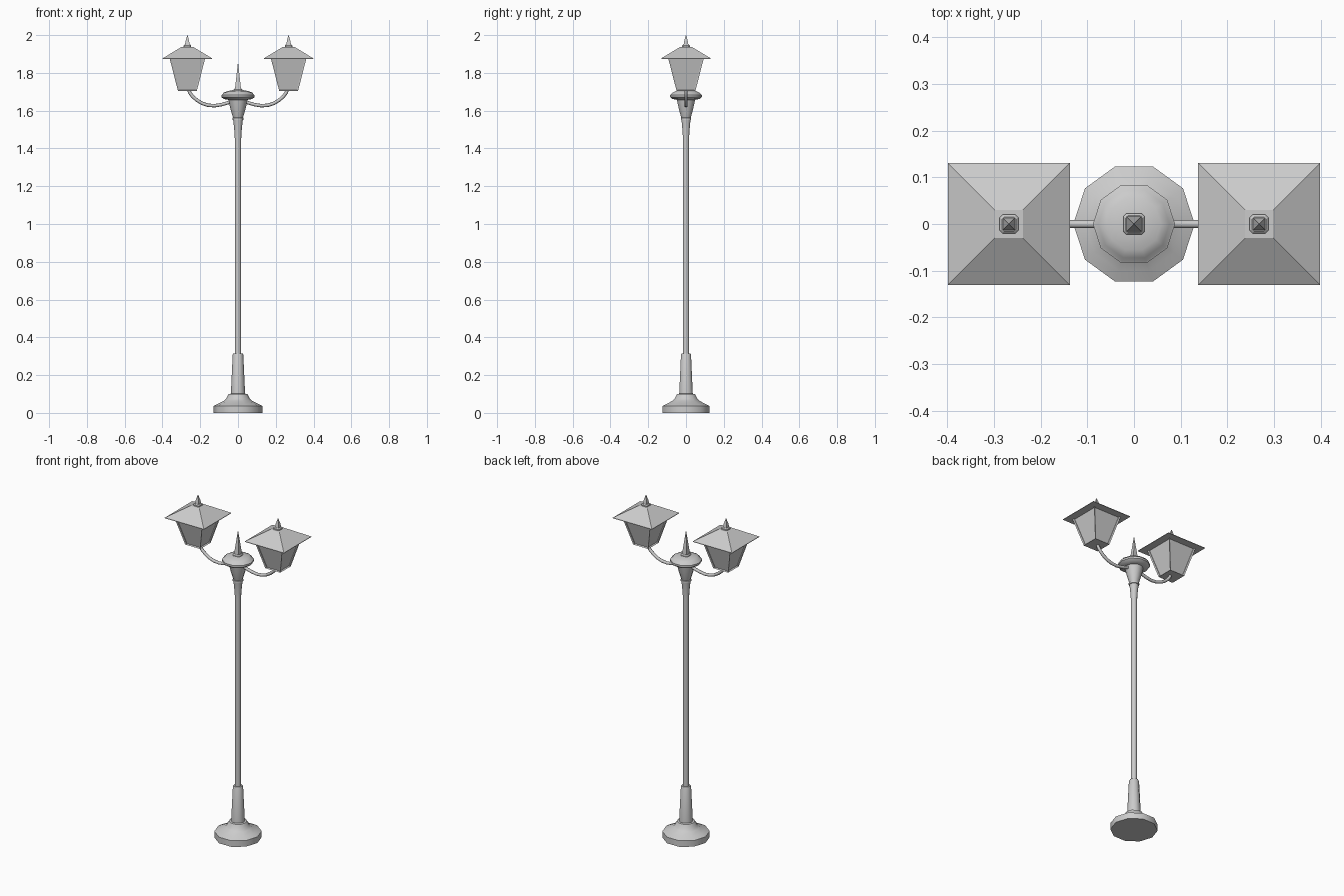
import bpy, bmesh, math
from mathutils import Vector

if "Cube" in bpy.data.objects:
    bpy.data.objects.remove(bpy.data.objects["Cube"])

grey = bpy.data.materials.new("grey metal")
grey.diffuse_color = (0.6, 0.6, 0.6, 1)
grey.use_nodes = True
grey.node_tree.nodes["Principled BSDF"].inputs["Base Color"].default_value = grey.diffuse_color


def finish(name, bm, angle=40):
    bmesh.ops.remove_doubles(bm, verts=bm.verts, dist=1e-5)
    bmesh.ops.recalc_face_normals(bm, faces=bm.faces)
    me = bpy.data.meshes.new(name)
    bm.to_mesh(me)
    bm.free()
    me.materials.append(grey)
    me.shade_smooth()
    me.set_sharp_from_angle(angle=math.radians(angle))
    ob = bpy.data.objects.new(name, me)
    bpy.context.collection.objects.link(ob)
    return ob


def bridge(bm, rings):
    """Join vertex rings with quads and cap both ends."""
    n = len(rings[0])
    vs = [[bm.verts.new(p) for p in r] for r in rings]
    faces = []
    for a, b in zip(vs, vs[1:]):
        for i in range(n):
            j = (i + 1) % n
            faces.append(bm.faces.new((a[i], a[j], b[j], b[i])))
    bm.faces.new(vs[0][::-1])
    bm.faces.new(vs[-1])
    return faces


def lathe(name, profile, sides=10, angle=40):
    bm = bmesh.new()
    bridge(bm, [[(r * math.cos(2 * math.pi * i / sides),
                  r * math.sin(2 * math.pi * i / sides), z)
                 for i in range(sides)] for r, z in profile])
    return finish(name, bm, angle)


def square_stack(bm, x, profile, chamfer=0.0):
    """Stack of square rings (half width, z), corners optionally cut."""
    rings = []
    for h, z in profile:
        if chamfer:
            c = h * (1 - chamfer)
            pts = [(h, -c), (h, c), (c, h), (-c, h), (-h, c), (-h, -c), (-c, -h), (c, -h)]
        else:
            pts = [(h, -h), (h, h), (-h, h), (-h, -h)]
        rings.append([(x + a, b, z) for a, b in pts])
    return bridge(bm, rings)


# Decagonal foot, sleeve, pole and capital
lathe("base_foot", [(0.13, 0), (0.13, 0.037), (0.105, 0.049), (0.075, 0.064),
                    (0.063, 0.075), (0.055, 0.092), (0.05, 0.1), (0.034, 0.102)])
lathe("base_sleeve", [(0.038, 0.095), (0.028, 0.308), (0.025, 0.314), (0.015, 0.314)])
lathe("pole", [(0.017, 0.3), (0.017, 1.45), (0.019, 1.49), (0.024, 1.54), (0.026, 1.555)])
lathe("collar_ring", [(0.022, 1.548), (0.029, 1.551), (0.029, 1.562), (0.022, 1.566)])
lathe("capital", [(0.025, 1.56), (0.031, 1.578), (0.04, 1.61), (0.047, 1.64), (0.052, 1.664)])
lathe("capital_disc", [(0.05, 1.657), (0.076, 1.662), (0.088, 1.672), (0.088, 1.683),
                       (0.084, 1.685), (0.076, 1.695), (0.058, 1.703),
                       (0.03, 1.708), (0.015, 1.709)])

# Central spike on a small cut-corner foot
bm = bmesh.new()
square_stack(bm, 0, [(0.023, 1.703), (0.023, 1.712), (0.018, 1.718), (0.012, 1.718)], 0.3)
square_stack(bm, 0, [(0.016, 1.714), (0.011, 1.76), (0.001, 1.851)])
finish("centre_spike", bm, 20)

# Arm path in the x-z plane, for the right side
ARM = [(0.02, 1.652), (0.05, 1.643), (0.087, 1.632), (0.125, 1.626), (0.16, 1.629),
       (0.19, 1.639), (0.217, 1.655), (0.24, 1.675), (0.255, 1.695), (0.26, 1.71)]

for side, s in (("left", -1), ("right", 1)):
    cx = 0.268 * s

    # Curved arm swept with an eight-sided section
    bm = bmesh.new()
    pts = [Vector((s * x, 0, z)) for x, z in ARM]
    rings = []
    for i, p in enumerate(pts):
        t = (pts[min(i + 1, len(pts) - 1)] - pts[max(i - 1, 0)]).normalized()
        nrm = Vector((-t.z, 0, t.x))
        rings.append([p + 0.009 * (math.cos(k * math.pi / 4) * nrm
                                   + math.sin(k * math.pi / 4) * Vector((0, 1, 0)))
                      for k in range(8)])
    bridge(bm, rings)
    finish(side + "_arm", bm, 50)

    # Tapered lantern body with recessed window panels
    bm = bmesh.new()
    walls = square_stack(bm, cx, [(0.05, 1.705), (0.094, 1.877)])
    bmesh.ops.inset_individual(bm, faces=walls, thickness=0.017, depth=0)
    bmesh.ops.inset_individual(bm, faces=walls, thickness=0.004, depth=-0.008)
    finish(side + "_lantern_body", bm, 20)

    # Overhanging pyramid roof
    bm = bmesh.new()
    square_stack(bm, cx, [(0.131, 1.874), (0.131, 1.877), (0.03, 1.938)])
    finish(side + "_lantern_roof", bm, 20)

    # Roof finial
    bm = bmesh.new()
    square_stack(bm, cx, [(0.02, 1.935), (0.02, 1.945), (0.015, 1.95), (0.01, 1.95)], 0.3)
    square_stack(bm, cx, [(0.013, 1.947), (0.009, 1.97), (0.001, 2.0)])
    finish(side + "_lantern_finial", bm, 20)
